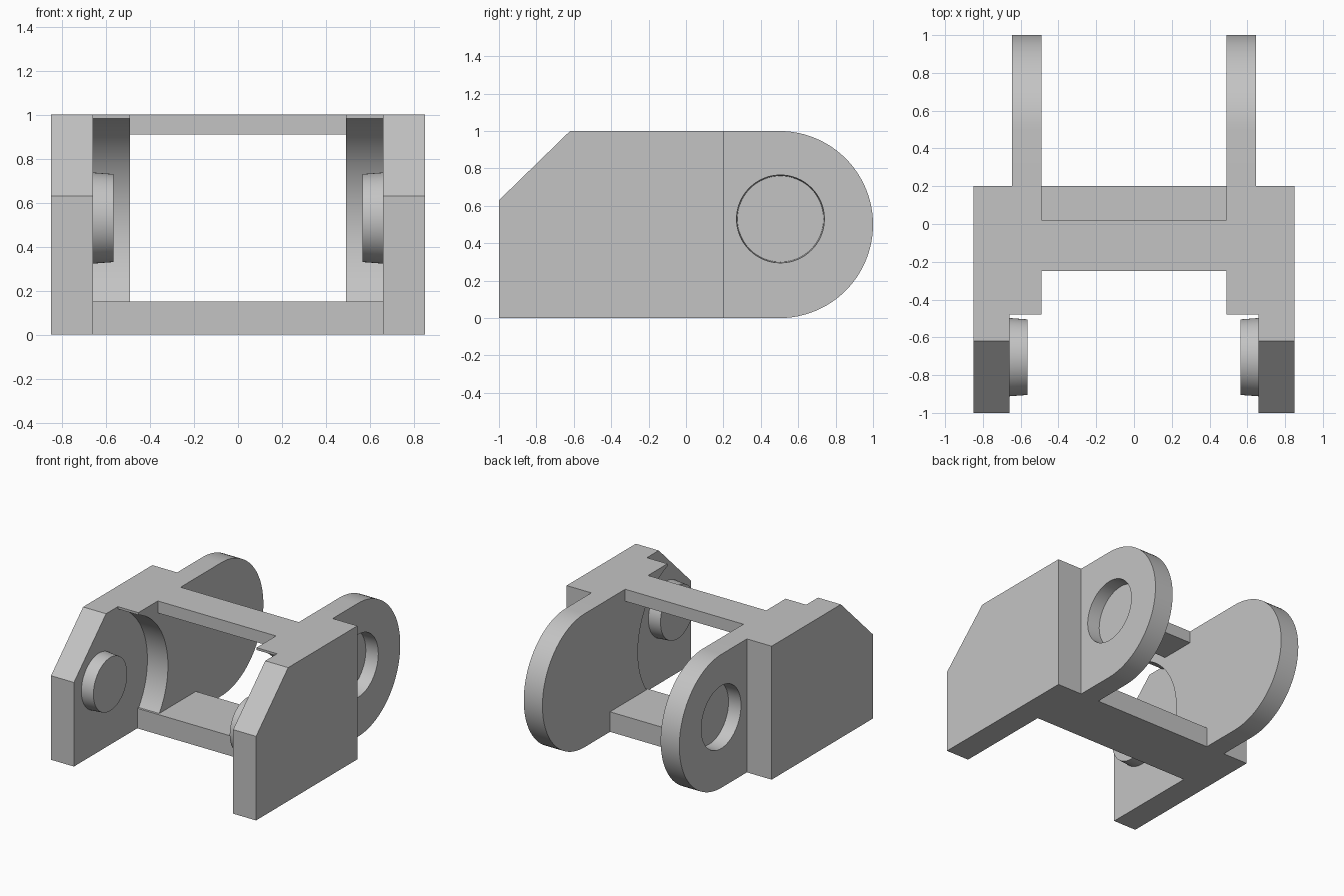
import bpy
import bmesh
from math import cos, sin, radians, pi, atan2
from mathutils import Matrix, Vector

cube = bpy.data.objects.get("Cube")
if cube:
    bpy.data.objects.remove(cube, do_unlink=True)

GREY = (0.55, 0.55, 0.55, 1.0)
grey = bpy.data.materials.new("plain grey")
grey.use_nodes = True
grey.diffuse_color = GREY
grey.node_tree.nodes["Principled BSDF"].inputs["Base Color"].default_value = GREY


def finish(bm, name):
    """Turn a bmesh into a grey object, smooth on its curved faces only."""
    bmesh.ops.recalc_face_normals(bm, faces=bm.faces)
    for face in bm.faces:
        face.smooth = True
    mesh = bpy.data.meshes.new(name)
    bm.to_mesh(mesh)
    bm.free()
    mesh.set_sharp_from_angle(angle=radians(25))
    mesh.materials.append(grey)
    obj = bpy.data.objects.new(name, mesh)
    bpy.context.collection.objects.link(obj)
    return obj


def slab(name, profile, x0, x1):
    """Extrude a (y, z) outline from x0 to x1."""
    bm = bmesh.new()
    face = bm.faces.new([bm.verts.new((x0, y, z)) for y, z in profile])
    ext = bmesh.ops.extrude_face_region(bm, geom=[face])
    verts = [g for g in ext["geom"] if isinstance(g, bmesh.types.BMVert)]
    bmesh.ops.translate(bm, verts=verts, vec=(x1 - x0, 0, 0))
    return finish(bm, name)


def disc(name, x0, x1, y, z, r0, r1):
    """Slightly tapered round peg lying along x."""
    bm = bmesh.new()
    spot = Matrix.Translation(((x0 + x1) / 2, y, z))
    turn = Vector((0, 0, 1)).rotation_difference(Vector((x1 - x0, 0, 0))).to_matrix().to_4x4()
    bmesh.ops.create_cone(bm, cap_ends=True, segments=64, radius1=r0, radius2=r1,
                          depth=abs(x1 - x0), matrix=spot @ turn)
    return finish(bm, name)


def arc(cy, cz, r, a0, a1, steps):
    return [(cy + r * cos(a0 + (a1 - a0) * i / steps),
             cz + r * sin(a0 + (a1 - a0) * i / steps)) for i in range(steps + 1)]


def box(y0, y1, z0, z1):
    return [(y0, z0), (y1, z0), (y1, z1), (y0, z1)]


def cut(obj, cutter):
    """Subtract the cutter, keep the result and drop the cutter."""
    cutter.hide_render = True
    mod = obj.modifiers.new("cut", "BOOLEAN")
    mod.operation = "DIFFERENCE"
    mod.solver = "EXACT"
    mod.object = cutter
    graph = bpy.context.evaluated_depsgraph_get()
    mesh = bpy.data.meshes.new_from_object(obj.evaluated_get(graph))
    obj.modifiers.clear()
    obj.data = mesh
    mesh.set_sharp_from_angle(angle=radians(25))
    bpy.data.objects.remove(cutter, do_unlink=True)


# Outlines in the (y, z) plane
cheek = [(-1, 0), (0.2, 0), (0.2, 1), (-0.62, 1), (-1, 0.63)]
ear = [(0.2, 0)] + arc(0.5, 0.5, 0.5, -pi / 2, pi / 2, 48) + [(0.2, 1)]
cy, cz = -0.68, 0.47
hollow = arc(cy, cz, 0.55, atan2(0.15 - cz, 0.447), atan2(0.51, 0.2), 32)
socket = [(0.2, 0), (-0.25, 0), (-0.25, 0.15)] + hollow + [(-0.48, 1), (0.2, 1)]

# Mirrored side parts
for side, s in (("left", 1), ("right", -1)):
    slab(side + "_outer_plate", cheek, s * 0.66, s * 0.85)
    slab(side + "_hollow_block", socket, s * 0.49, s * 0.66)
    rear = slab(side + "_rear_ear", ear, s * 0.49, s * 0.645)
    cut(rear, disc("hole_cutter", s * 0.545, s * 0.745, 0.505, 0.53, 0.23, 0.24))
    disc(side + "_pin", s * 0.67, s * 0.565, -0.705, 0.53, 0.208, 0.2)

# Cross bars joining the sides
slab("lower_bar", box(-0.25, 0.2, 0, 0.15), -0.49, 0.49)
slab("upper_bar", box(-0.25, 0.02, 0.91, 1), -0.49, 0.49)
